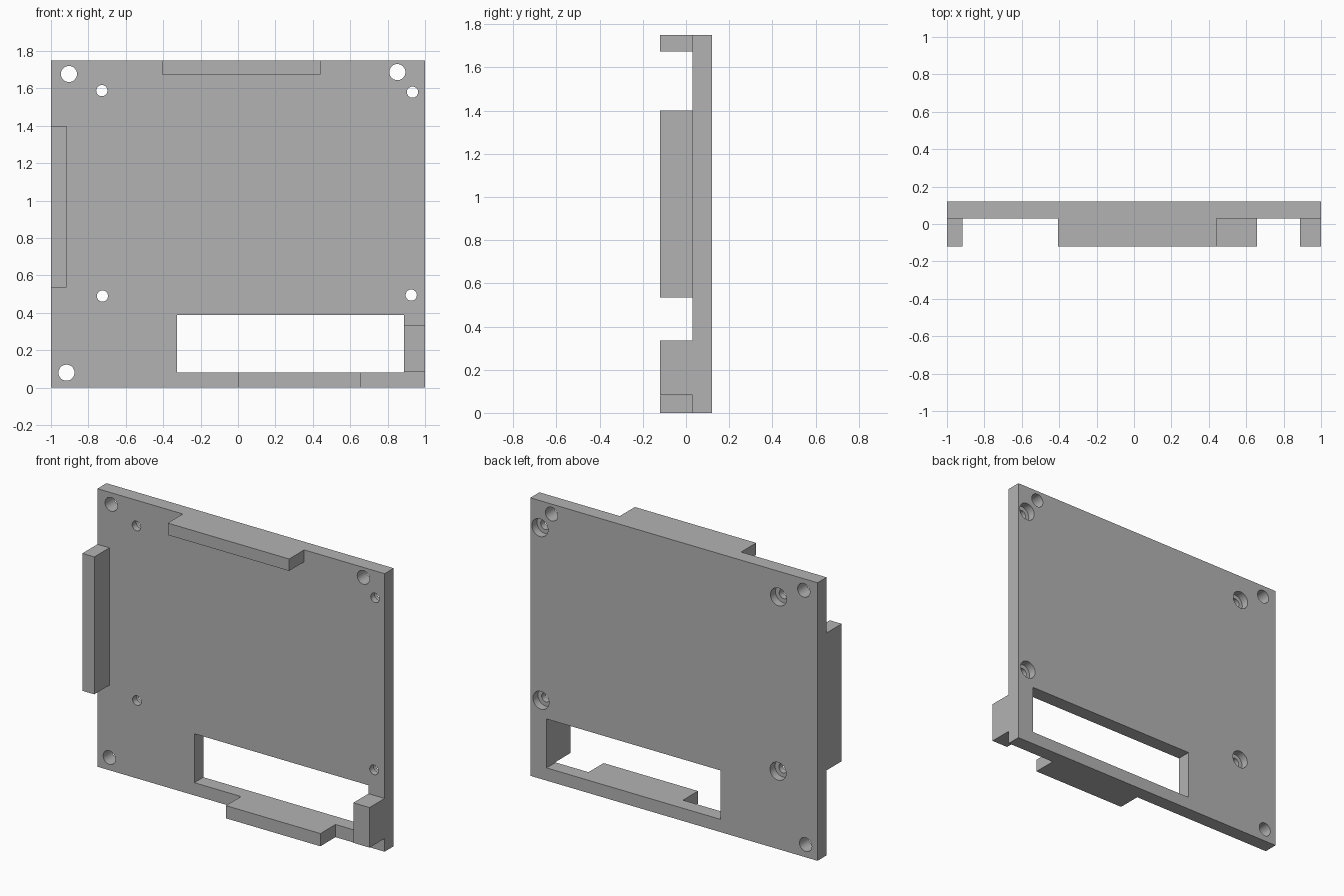
import bpy
import math

cube = bpy.data.objects.get("Cube")
if cube:
    bpy.data.objects.remove(cube, do_unlink=True)

# Single plain grey for every part
grey = bpy.data.materials.new("plain_grey")
grey.use_nodes = True
colour = (0.45, 0.45, 0.45, 1)
grey.diffuse_color = colour
grey.node_tree.nodes["Principled BSDF"].inputs["Base Color"].default_value = colour

FRONT, FACE, BACK = -0.12, 0.03, 0.12  # block front, plate front, plate back


def box(name, x0, x1, y0, y1, z0, z1):
    bpy.ops.mesh.primitive_cube_add(
        size=1, location=((x0 + x1) / 2, (y0 + y1) / 2, (z0 + z1) / 2))
    ob = bpy.context.object
    ob.name = name
    ob.scale = (x1 - x0, y1 - y0, z1 - z0)
    bpy.ops.object.transform_apply(location=False, rotation=False, scale=True)
    ob.data.materials.append(grey)
    return ob


def cylinder(name, x, z, radius, y0, y1):
    bpy.ops.mesh.primitive_cylinder_add(
        vertices=32, radius=radius, depth=y1 - y0,
        location=(x, (y0 + y1) / 2, z), rotation=(math.pi / 2, 0, 0))
    ob = bpy.context.object
    ob.name = name
    ob.data.materials.append(grey)
    return ob


def cut(target, cutter):
    cutter.hide_render = True
    mod = target.modifiers.new("cut", 'BOOLEAN')
    mod.operation = 'DIFFERENCE'
    mod.solver = 'EXACT'
    mod.object = cutter
    bpy.ops.object.select_all(action='DESELECT')
    bpy.context.view_layer.objects.active = target
    target.select_set(True)
    bpy.ops.object.modifier_apply(modifier=mod.name)
    bpy.data.objects.remove(cutter, do_unlink=True)


# Base plate with a rectangular window
plate = box("base_plate", -1, 1, FACE, BACK, 0, 1.75)
cut(plate, box("window_cutter", -0.325, 0.887, -0.2, 0.2, 0.08, 0.388))

# Plain corner holes
for x, z in ((-0.904, 1.677), (0.852, 1.687), (-0.917, 0.08)):
    cut(plate, cylinder("corner_hole_cutter", x, z, 0.043, -0.2, 0.2))

# Screw holes, counterbored from the back
for x, z in ((-0.728, 1.588), (0.933, 1.58), (-0.725, 0.49), (0.926, 0.495)):
    cut(plate, cylinder("screw_hole_cutter", x, z, 0.03, -0.2, 0.2))
    cut(plate, cylinder("counterbore_cutter", x, z, 0.056, BACK - 0.05, 0.2))

bpy.ops.object.select_all(action='DESELECT')
bpy.context.view_layer.objects.active = plate
plate.select_set(True)
bpy.ops.object.shade_smooth_by_angle(angle=math.radians(30))

# Raised edge blocks on the front
box("top_block", -0.405, 0.44, FRONT, FACE, 1.675, 1.75)
box("right_side_block", -1, -0.917, FRONT, FACE, 0.535, 1.4)
box("bottom_block", 0, 0.658, FRONT, FACE, 0, 0.08)
box("left_side_block", 0.887, 1, FRONT, FACE, 0.083, 0.335)
